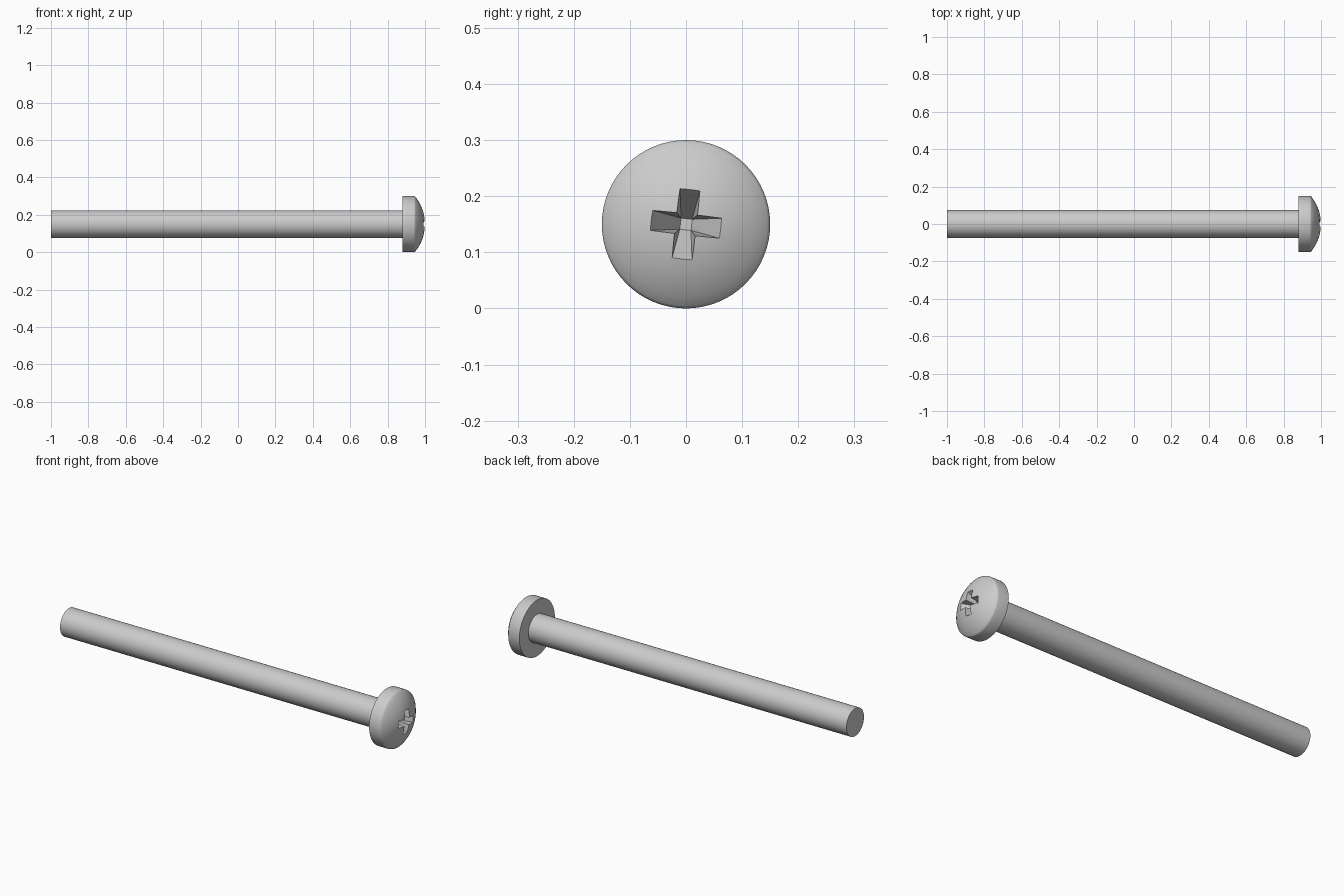
import bpy, bmesh
from math import sin, cos, asin, radians, tau
from mathutils import Matrix, Vector

if "Cube" in bpy.data.objects:
    bpy.data.objects.remove(bpy.data.objects["Cube"])

HEAD_R, SHANK_R = 0.15, 0.074
BACK, UNDERSIDE, RIM, TOP = -1.0, 0.88, 0.94, 1.0
AXIS = Vector((0, 0, HEAD_R))

steel = bpy.data.materials.new("steel_grey")
steel.use_nodes = True
grey = (0.6, 0.6, 0.6, 1)
steel.diffuse_color = grey
steel.node_tree.nodes["Principled BSDF"].inputs["Base Color"].default_value = grey


def make_object(name, bm):
    bmesh.ops.recalc_face_normals(bm, faces=bm.faces)
    mesh = bpy.data.meshes.new(name)
    bm.to_mesh(mesh)
    bm.free()
    mesh.materials.append(steel)
    obj = bpy.data.objects.new(name, mesh)
    bpy.context.collection.objects.link(obj)
    return obj


def lathe(name, profile, steps=64):
    """Turn (x, radius) points about the long axis."""
    bm = bmesh.new()
    verts = [bm.verts.new(AXIS + Vector((x, 0, r))) for x, r in profile]
    edges = [bm.edges.new(pair) for pair in zip(verts, verts[1:])]
    bmesh.ops.spin(bm, geom=verts + edges, cent=AXIS, axis=(1, 0, 0),
                   angle=tau, steps=steps)
    bmesh.ops.remove_doubles(bm, verts=bm.verts, dist=1e-5)
    return make_object(name, bm)


def slot_cutter(name, turn):
    """Wedge that narrows from a long slot to a small square floor."""
    bm = bmesh.new()
    bmesh.ops.create_cube(bm, size=2)
    spin = Matrix.Rotation(turn, 4, 'X')
    for v in bm.verts:
        outer = v.co.x > 0
        half_long, half_wide = (0.073, 0.0195) if outer else (0.01, 0.01)
        x = 1.008 if outer else 0.91
        v.co = AXIS + spin @ Vector((x, v.co.y * half_long, v.co.z * half_wide))
    obj = make_object(name, bm)
    obj.hide_render = True
    return obj


# Shank and domed head turned as one solid
dome_edge_r, dome_edge_x = 0.145, 0.949
rise = TOP - dome_edge_x
dome_r = (dome_edge_r ** 2 + rise ** 2) / (2 * rise)
sweep = asin(dome_edge_r / dome_r)
profile = [(BACK, 0), (BACK, SHANK_R), (UNDERSIDE, SHANK_R),
           (UNDERSIDE, HEAD_R), (RIM, HEAD_R), (RIM + 0.005, 0.1485)]
for i in range(9):
    a = sweep * (1 - i / 8)
    profile.append((TOP - dome_r * (1 - cos(a)), dome_r * sin(a) if i < 8 else 0))
screw = lathe("screw_shank_and_head", profile)

# Cross recess, turned slightly about the axis
bpy.context.view_layer.objects.active = screw
for i in range(2):
    cutter = slot_cutter("recess_cutter", radians(-6.5 + 90 * i))
    mod = screw.modifiers.new("recess", 'BOOLEAN')
    mod.operation, mod.solver, mod.object = 'DIFFERENCE', 'EXACT', cutter
    bpy.ops.object.modifier_apply(modifier=mod.name)
    bpy.data.objects.remove(cutter)

bpy.ops.object.select_all(action='DESELECT')
screw.select_set(True)
bpy.ops.object.shade_smooth_by_angle(angle=radians(30))
